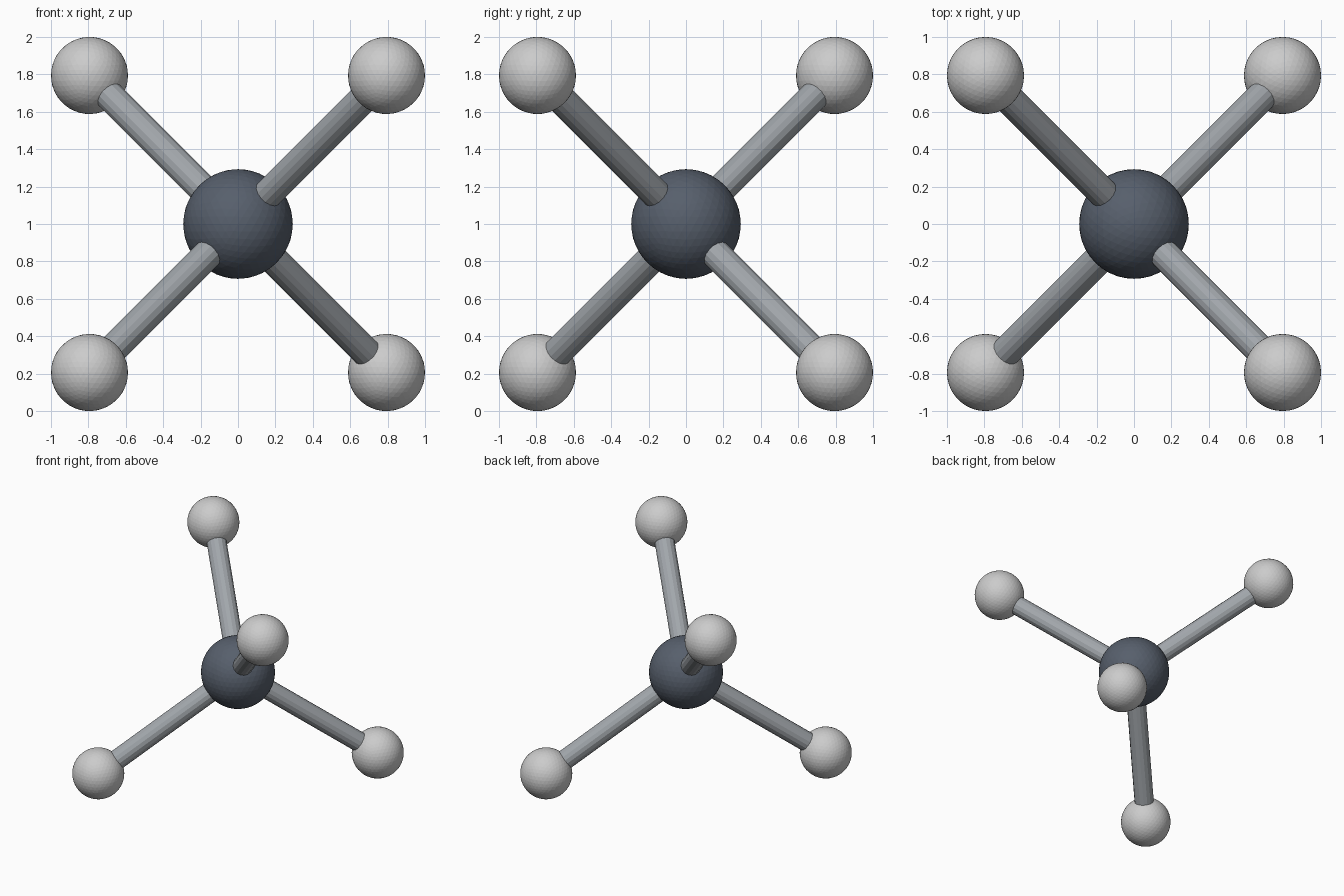
import bpy
from mathutils import Vector

if "Cube" in bpy.data.objects:
    bpy.data.objects.remove(bpy.data.objects["Cube"])

CENTRE = Vector((0, 0, 1))
REACH = 0.794        # offset of outer atoms along each axis
OUTER_R = 0.206
CORE_R = 0.293
BOND_R = 0.08


def colour(name, rgb):
    mat = bpy.data.materials.new(name)
    mat.diffuse_color = (*rgb, 1)
    mat.use_nodes = True
    mat.node_tree.nodes["Principled BSDF"].inputs["Base Color"].default_value = mat.diffuse_color
    return mat


def ball(name, pos, radius, mat=None):
    bpy.ops.mesh.primitive_ico_sphere_add(subdivisions=4, radius=radius, location=pos)
    ob = bpy.context.object
    ob.name = name
    if mat:
        ob.data.materials.append(mat)


def rod(name, a, b, radius, mat):
    d = b - a
    bpy.ops.mesh.primitive_cylinder_add(vertices=16, radius=radius, depth=d.length,
                                        location=(a + b) / 2,
                                        rotation=d.to_track_quat('Z', 'Y').to_euler())
    ob = bpy.context.object
    ob.name = name
    ob.data.materials.append(mat)


slate = colour("slate", (0.095, 0.115, 0.15))
steel = colour("steel", (0.36, 0.385, 0.41))

# Central atom
ball("central_atom", CENTRE, CORE_R, slate)

# Four outer atoms at tetrahedron corners, each joined to the centre by a bond
corners = [(1, -1, 1), (-1, -1, -1), (-1, 1, 1), (1, 1, -1)]
for i, c in enumerate(corners, 1):
    pos = CENTRE + REACH * Vector(c)
    ball(f"outer_atom_{i}", pos, OUTER_R)
    rod(f"bond_{i}", CENTRE, pos, BOND_R, steel)
